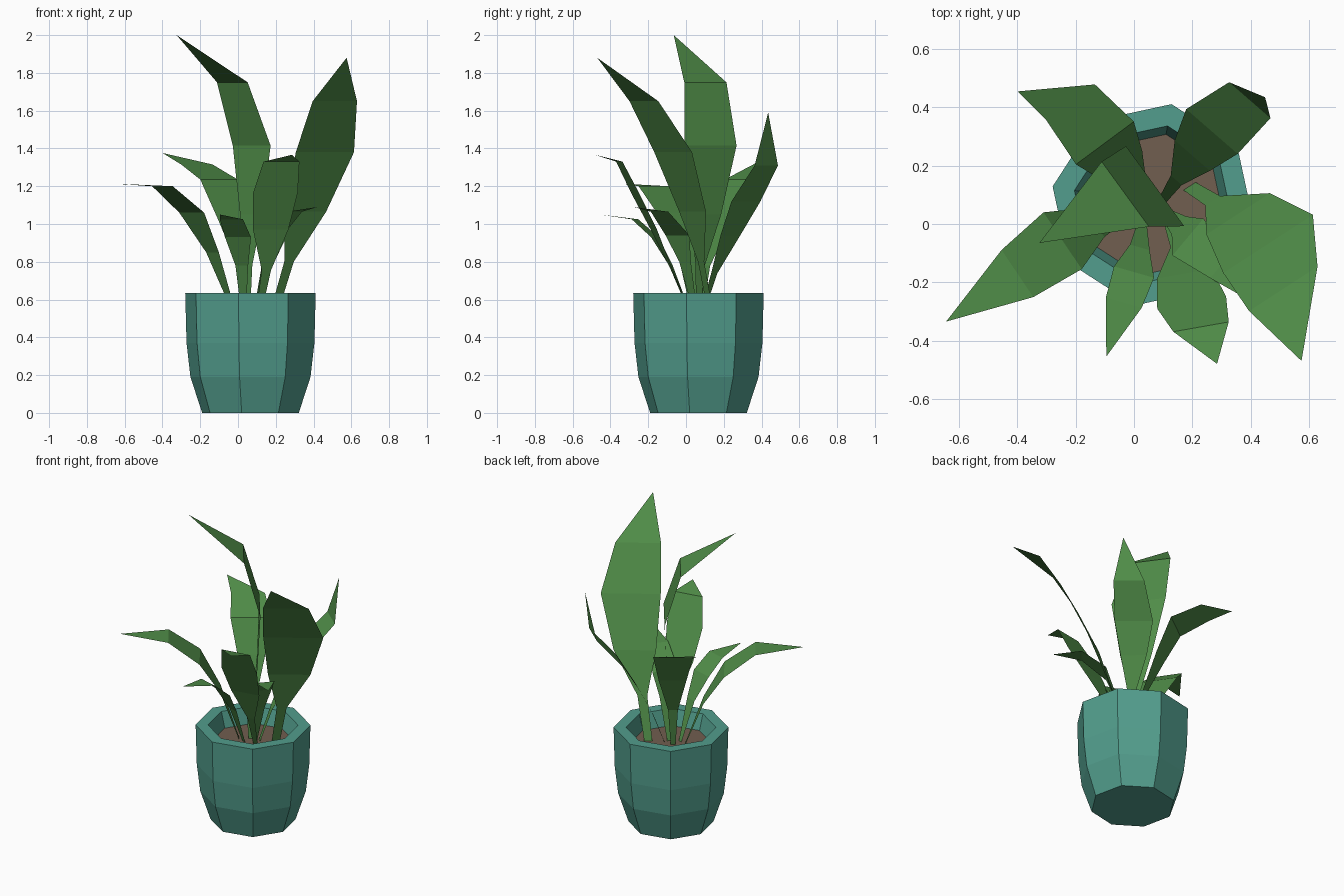
import bpy, math
from mathutils import Vector


def material(name, rgb):
    m = bpy.data.materials.new(name)
    m.diffuse_color = (*rgb, 1)
    return m


LEAF = material("leaf_green", (0.08, 0.265, 0.065))
POT = material("teal_glaze", (0.085, 0.34, 0.266))
SOIL = material("brown_soil", (0.165, 0.112, 0.08))

CENTRE = Vector((0.066, 0.066, 0))
SIDES, TURN = 8, math.radians(-10.3)


def add_object(name, verts, faces, mat):
    mesh = bpy.data.meshes.new(name)
    mesh.from_pydata([tuple(v) for v in verts], [], faces)
    mesh.materials.append(mat)
    ob = bpy.data.objects.new(name, mesh)
    bpy.context.collection.objects.link(ob)
    return ob


def ring(r, z):
    angles = [TURN + math.tau * i / SIDES for i in range(SIDES)]
    return [CENTRE + Vector((r * math.cos(a), r * math.sin(a), z)) for a in angles]


# eight-sided pot: outer wall, rim, inner wall
profile = [(0.26, 0), (0.323, 0.19), (0.344, 0.37), (0.351, 0.635),
           (0.275, 0.635), (0.245, 0.53)]
verts = [v for r, z in profile for v in ring(r, z)]
faces = [tuple(reversed(range(SIDES)))]
for k in range(len(profile) - 1):
    for i in range(SIDES):
        j = (i + 1) % SIDES
        a, b = k * SIDES, (k + 1) * SIDES
        faces.append((a + i, a + j, b + j, b + i))
add_object("pot", verts, faces, POT)

# soil surface
add_object("soil", ring(0.247, 0.532), [tuple(range(SIDES))], SOIL)


def leaf(name, angle, stations, tip):
    """Flat blade: stations are (x, y, z, width), widened along one direction."""
    a = math.radians(angle)
    side = Vector((math.cos(a), math.sin(a), 0))
    verts = []
    for x, y, z, w in stations:
        c = Vector((x, y, z))
        verts += [c - side * w / 2, c + side * w / 2]
    verts.append(Vector(tip))
    n = len(stations)
    faces = [(2 * i, 2 * i + 1, 2 * i + 3, 2 * i + 2) for i in range(n - 1)]
    faces.append((2 * n - 2, 2 * n - 1, 2 * n))
    add_object(name, verts, faces, LEAF)


# tall leaves
leaf("leaf_tallest", -54,
     [(.055, .065, .53, .03), (.058, .075, .78, .06), (.07, .105, 1.05, .2),
      (.0725, .13, 1.415, .34), (-.03, .1025, 1.75, .276)], (-.325, -.065, 2.0))
leaf("leaf_right_broad", 33,
     [(.19, .13, .53, .05), (.27, .08, .80, .06), (.3575, .035, 1.065, .26),
      (.46, -.068, 1.38, .367), (.5125, -.2225, 1.65, .28)], (.575, -.47, 1.88))
leaf("leaf_back_right", -41,
     [(.1, .085, .53, .03), (.145, .15, .74, .05), (.2, .235, .94, .16),
      (.2675, .3175, 1.12, .234), (.3975, .425, 1.31, .188)], (.45, .435, 1.59))

# arching leaves
leaf("leaf_left", -56,
     [(-.02, .04, .53, .03), (-.135, .005, .85, .12), (-.245, -.0575, 1.06, .235),
      (-.4, -.17, 1.2, .195)], (-.645, -.335, 1.213))
leaf("leaf_back_left", 36.5,
     [(.04, .08, .53, .03), (.02, .11, .78, .06), (-.04, .2, 1.03, .17),
      (-.1, .278, 1.235, .247), (-.2175, .4175, 1.315, .207)], (-.4, .455, 1.376))
leaf("leaf_front", 10,
     [(.11, .03, .53, .03), (.15, -.075, .755, .05), (.173, -.17, .97, .19),
      (.198, -.27, 1.165, .24), (.23, -.353, 1.33, .193)], (.285, -.48, 1.366))

# small front leaves
leaf("leaf_small_front", -16,
     [(.03, .02, .53, .025), (.02, -.08, .78, .07), (0, -.165, .93, .143),
      (-.035, -.27, 1.025, .128)], (-.095, -.455, 1.05))
leaf("leaf_small_right", 50,
     [(.09, .05, .53, .025), (.155, -.005, .8, .08), (.185, -.045, .94, .165),
      (.3, -.14, 1.065, .12)], (.42, -.275, 1.09))
